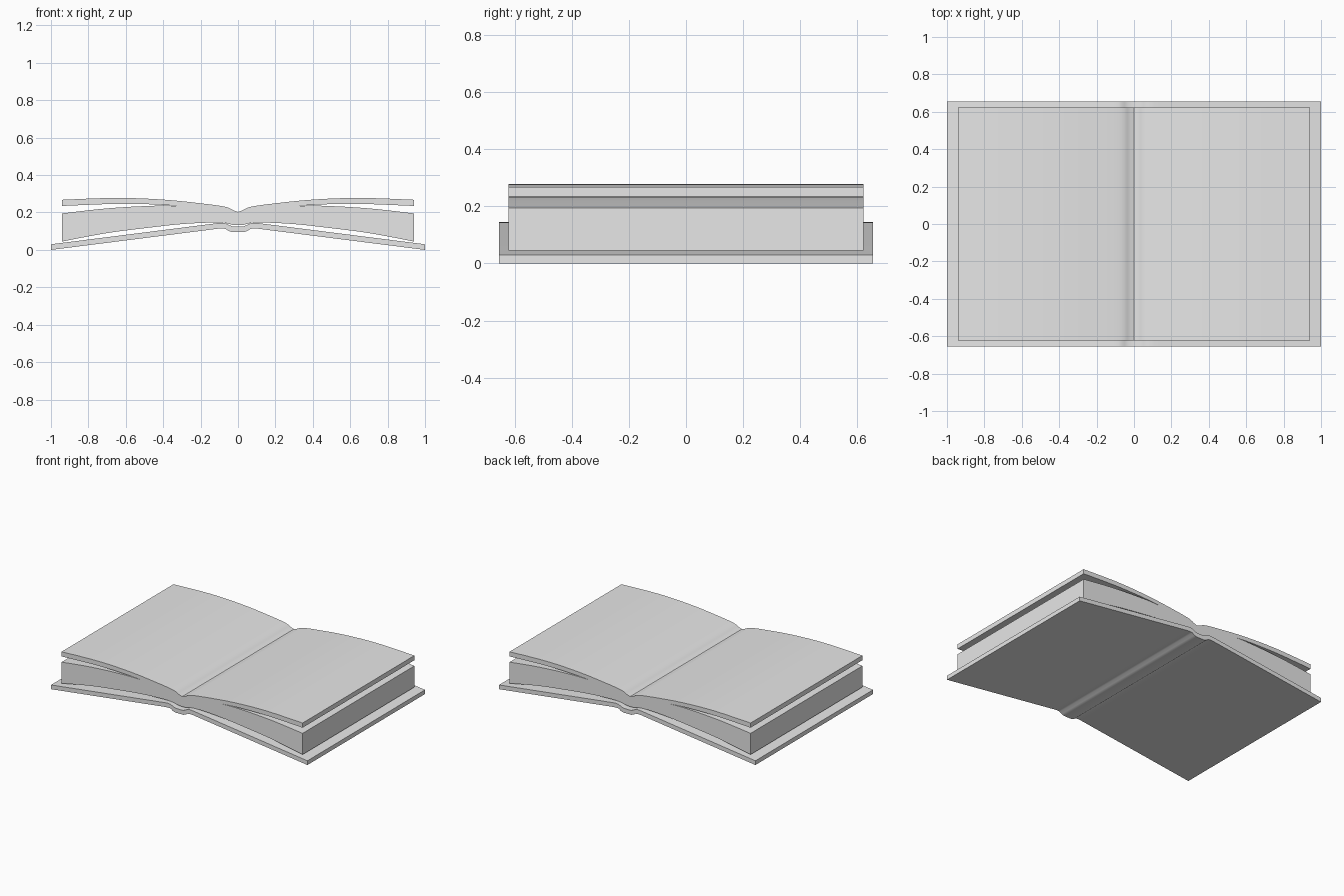
import bpy, bmesh, math

if "Cube" in bpy.data.objects:
    bpy.data.objects.remove(bpy.data.objects["Cube"], do_unlink=True)

grey = bpy.data.materials.new("light_grey")
grey.use_nodes = True
grey.diffuse_color = (0.8, 0.8, 0.8, 1)
grey.node_tree.nodes["Principled BSDF"].inputs["Base Color"].default_value = (0.8, 0.8, 0.8, 1)


def smooth(points, steps):
    """Pass a smooth curve through the stations, sampled steps times per span."""
    padded = [points[0]] + points + [points[-1]]
    out = []
    for a, b, c, d in zip(padded, padded[1:], padded[2:], padded[3:]):
        for i in range(steps):
            t = i / steps
            out.append(tuple(
                q + t * ((r - p) / 2 + t * (p - 2.5 * q + 2 * r - s / 2
                         + t * (1.5 * (q - r) + (s - p) / 2)))
                for p, q, r, s in zip(a, b, c, d)))
    return out + [points[-1]]


def make_layer(name, half, depth, steps=1):
    """Mirror half stations (x, top z, bottom z) and sweep them along y."""
    half = smooth(half, steps)
    stations = [(-x, t, b) for x, t, b in reversed(half[1:])] + half
    bm = bmesh.new()
    rings = []
    for x, top, bottom in stations:
        corners = ((-depth, bottom), (depth, bottom), (depth, top), (-depth, top))
        rings.append([bm.verts.new((x, y, z)) for y, z in corners])
    for r, s in zip(rings, rings[1:]):
        for i in range(4):
            j = (i + 1) % 4
            bm.faces.new((r[i], r[j], s[j], s[i]))
    bm.faces.new(rings[0])
    bm.faces.new(rings[-1])
    bmesh.ops.recalc_face_normals(bm, faces=bm.faces)
    mesh = bpy.data.meshes.new(name)
    bm.to_mesh(mesh)
    bm.free()
    mesh.materials.append(grey)
    obj = bpy.data.objects.new(name, mesh)
    bpy.context.collection.objects.link(obj)
    bpy.ops.object.select_all(action="DESELECT")
    obj.select_set(True)
    bpy.context.view_layer.objects.active = obj
    bpy.ops.object.shade_smooth_by_angle(angle=math.radians(30))
    return obj


# Hard cover with rounded spine
make_layer("cover", [
    (0, 0.125, 0.095), (0.03, 0.126, 0.095), (0.05, 0.134, 0.101),
    (0.065, 0.142, 0.112), (0.085, 0.145, 0.115), (0.11, 0.143, 0.113),
    (1, 0.03, 0)], 0.655)

# Thick block of pages
make_layer("page_block", [
    (0, 0.2, 0.132), (0.03, 0.208, 0.134), (0.07, 0.217, 0.144),
    (0.15, 0.225, 0.146), (0.3, 0.234, 0.138), (0.45, 0.236, 0.122),
    (0.7, 0.222, 0.09), (0.94, 0.195, 0.045)], 0.623, 4)

# Lifted pages on top
make_layer("top_pages", [
    (0, 0.203, 0.17), (0.025, 0.212, 0.182), (0.07, 0.231, 0.2),
    (0.2, 0.249, 0.222), (0.4, 0.269, 0.241), (0.65, 0.278, 0.246),
    (0.94, 0.268, 0.235)], 0.623, 4)
